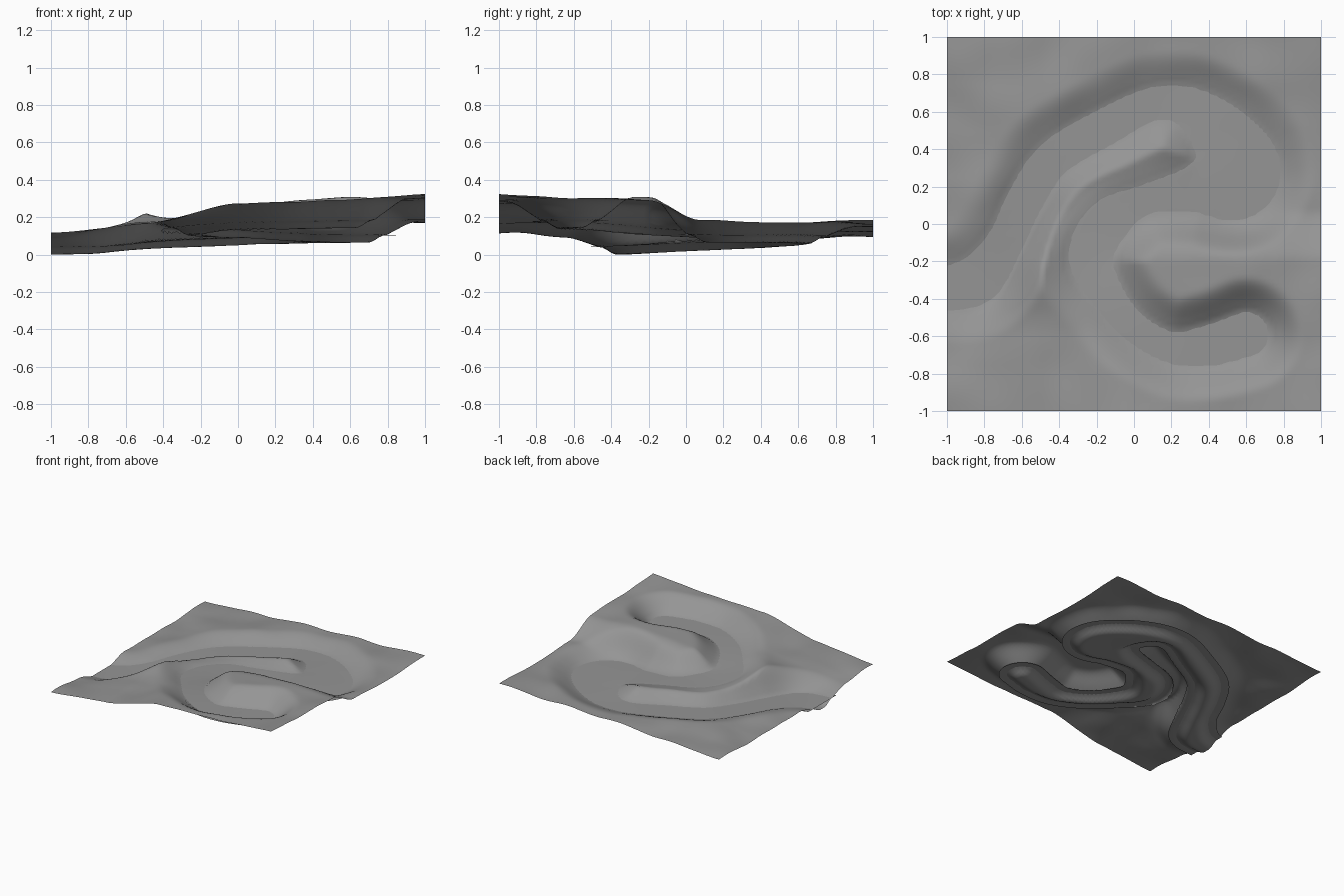
import bpy, bmesh, math
from mathutils import Vector, noise

cube = bpy.data.objects.get("Cube")
if cube:
    bpy.data.objects.remove(cube, do_unlink=True)

# River path from mouth to source: x, y, water level, half width
RIVER = [(-1.1, -.34, .045, .11), (-.98, -.34, .047, .12), (-.83, -.29, .05, .13),
         (-.69, -.1, .06, .1), (-.58, .13, .07, .1), (-.43, .35, .08, .1),
         (-.15, .52, .09, .1), (.1, .64, .1, .09), (.3, .62, .105, .11),
         (.48, .46, .11, .17), (.55, .26, .11, .23), (.34, .19, .12, .13),
         (.06, .13, .13, .08), (-.14, .01, .14, .12), (-.23, -.18, .15, .12),
         (-.14, -.38, .165, .09), (0, -.55, .175, .08), (.2, -.66, .18, .085),
         (.4, -.65, .185, .11), (.6, -.59, .19, .12)]
# Land heights: one row per y position, columns evenly spaced in x
ROWS = [-1, -.6, -.2, .08, .5, 1]
LAND = [[.12, .17, .28, .295, .33],
        [.10, .18, .26, .30, .31],
        [.09, .24, .27, .31, .30],
        [.09, .18, .18, .20, .19],
        [.09, .14, .17, .18, .175],
        [.10, .13, .16, .17, .19]]
BED_DEPTH, BANK, OVERLAP, CELLS = .04, .19, .06, 90


def smooth(t):
    t = max(0, min(1, t))
    return t * t * (3 - 2 * t)


def spline(points, steps):
    """Catmull-Rom samples through the river points."""
    pts = [Vector(p) for p in [points[0]] + points + [points[-1]]]
    out = []
    for a, b, c, d in zip(pts, pts[1:], pts[2:], pts[3:]):
        for i in range(steps):
            t = i / steps
            out.append((b * 2 + (c - a) * t + (a * 2 - b * 5 + c * 4 - d) * t * t
                        + (b * 3 - a - c * 3 + d) * t ** 3) / 2)
    return [tuple(p) for p in out + [pts[-1]]]


SAMPLES = spline(RIVER, 9)


def river_at(x, y):
    """Distance from the shoreline (negative in the water) and water level."""
    nearest, total, level = 9, 0, 0
    for px, py, pz, half in SAMPLES:
        d = math.hypot(x - px, y - py) - half
        nearest = min(nearest, d)
        w = (max(d, 0) + .05) ** -4
        total += w
        level += w * pz
    return nearest, level / total


def land_at(x, y):
    u = (x + 1) * 2
    i = max(0, min(3, int(u)))
    j = max(k for k in range(len(ROWS) - 1) if ROWS[k] <= y or k == 0)
    s, t = smooth(u - i), smooth((y - ROWS[j]) / (ROWS[j + 1] - ROWS[j]))
    low = LAND[j][i] * (1 - s) + LAND[j][i + 1] * s
    high = LAND[j + 1][i] * (1 - s) + LAND[j + 1][i + 1] * s
    bumps = noise.noise(Vector((x * 4, y * 4, 1))) * .012
    return low * (1 - t) + high * t + bumps


def make_material(name, colour):
    mat = bpy.data.materials.new(name)
    mat.use_nodes = True
    mat.diffuse_color = colour
    mat.node_tree.nodes["Principled BSDF"].inputs["Base Color"].default_value = colour
    return mat


def finish(bm, name, mat):
    mesh = bpy.data.meshes.new(name)
    bm.to_mesh(mesh)
    bm.free()
    mesh.materials.append(mat)
    mesh.shade_smooth()
    obj = bpy.data.objects.new(name, mesh)
    bpy.context.collection.objects.link(obj)
    return obj


def new_grid():
    bm = bmesh.new()
    bmesh.ops.create_grid(bm, x_segments=CELLS, y_segments=CELLS, size=1)
    return bm, {v: river_at(v.co.x, v.co.y) for v in bm.verts}


grey = make_material("stone grey", (.3, .3, .3, 1))

# Terrain sheet with the carved river bed
bm, field = new_grid()
for v, (d, level) in field.items():
    if d > 0:
        v.co.z = level + (land_at(v.co.x, v.co.y) - level) * smooth(.12 + .88 * d / BANK) \
            * min(1, d / .03)
    else:
        v.co.z = level - BED_DEPTH * smooth(-d / .09)
floor = min(v.co.z for v in bm.verts)
for v in bm.verts:
    v.co.z -= floor
finish(bm, "terrain", grey)

# Water sheet, its rim tucked into the banks
bm, field = new_grid()
dry = [f for f in bm.faces if all(field[v][0] > OVERLAP for v in f.verts)]
bmesh.ops.delete(bm, geom=dry, context='FACES')
for v in bm.verts:
    d, level = field[v]
    if d > OVERLAP:
        x, y, e = v.co.x, v.co.y, .01
        slope = Vector((river_at(x + e, y)[0] - d, river_at(x, y + e)[0] - d, 0))
        if slope.length > 0:
            v.co -= slope.normalized() * (d - OVERLAP)
        v.co.x = max(-1, v.co.x)
    v.co.z = level - floor
finish(bm, "river_water", grey)
